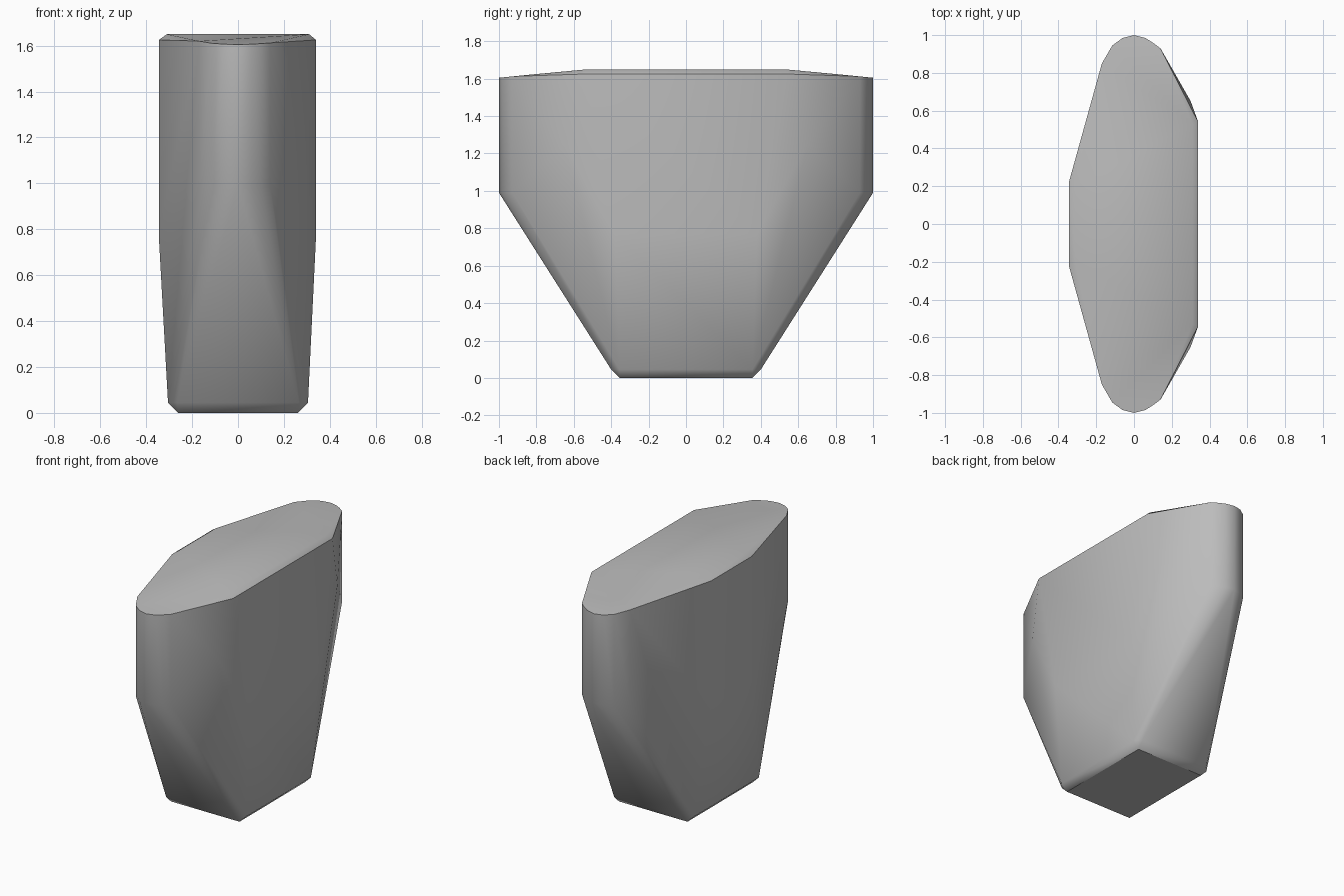
import bpy
import bmesh
import math

cube = bpy.data.objects.get("Cube")
if cube:
    bpy.data.objects.remove(cube, do_unlink=True)

# Plain grey material
grey = bpy.data.materials.new("stone_grey")
grey.use_nodes = True
colour = (0.5, 0.5, 0.5, 1)
grey.diffuse_color = colour
grey.node_tree.nodes["Principled BSDF"].inputs["Base Color"].default_value = colour

# Rounded end outline, from one side to the other
END = [(-0.17, 0.85), (-0.115, 0.945), (-0.06, 0.985), (0, 1),
       (0.06, 0.985), (0.1, 0.96), (0.14, 0.93)]
SHOULDER, END_TOP, CROWN = 0.99, 1.605, 1.65

points = []
for x, y in END:
    # The crown slopes gently down towards both ends
    top = END_TOP + (1 - y) * 0.1
    points += [(x, y, SHOULDER), (x, y, top)]

# Flat broad sides, with a bevelled crown
points += [(0.34, 0.54, 1.625), (0.31, 0.53, CROWN), (0.3, 0.65, 1.25),
           (0.34, 0.38, 0.77),
           (-0.345, 0.22, 1.625), (-0.31, 0.2, CROWN), (-0.345, 0.22, 0.77)]

# Narrow foot with chamfered edges
for side in (-1, 1):
    points += [(side * 0.26, 0.355, 0), (side * 0.305, 0.355, 0.045),
               (side * 0.265, 0.4, 0.045)]

# Mirror front to back and wrap the points in a faceted shell
bm = bmesh.new()
for x, y, z in points:
    for mirror in (-1, 1):
        bm.verts.new((x, y * mirror, z))
hull = bmesh.ops.convex_hull(bm, input=bm.verts[:])
loose = [v for v in bm.verts if not v.link_faces]
bmesh.ops.delete(bm, geom=loose, context='VERTS')
bmesh.ops.dissolve_limit(bm, angle_limit=math.radians(0.5),
                         verts=bm.verts[:], edges=bm.edges[:])
bmesh.ops.recalc_face_normals(bm, faces=bm.faces[:])

mesh = bpy.data.meshes.new("tapered_block")
bm.to_mesh(mesh)
bm.free()
mesh.materials.append(grey)
block = bpy.data.objects.new("tapered_block", mesh)
bpy.context.collection.objects.link(block)

# Soft sides, crisp crown and foot edges
bpy.ops.object.select_all(action='DESELECT')
block.select_set(True)
bpy.context.view_layer.objects.active = block
bpy.ops.object.shade_smooth_by_angle(angle=math.radians(38))
